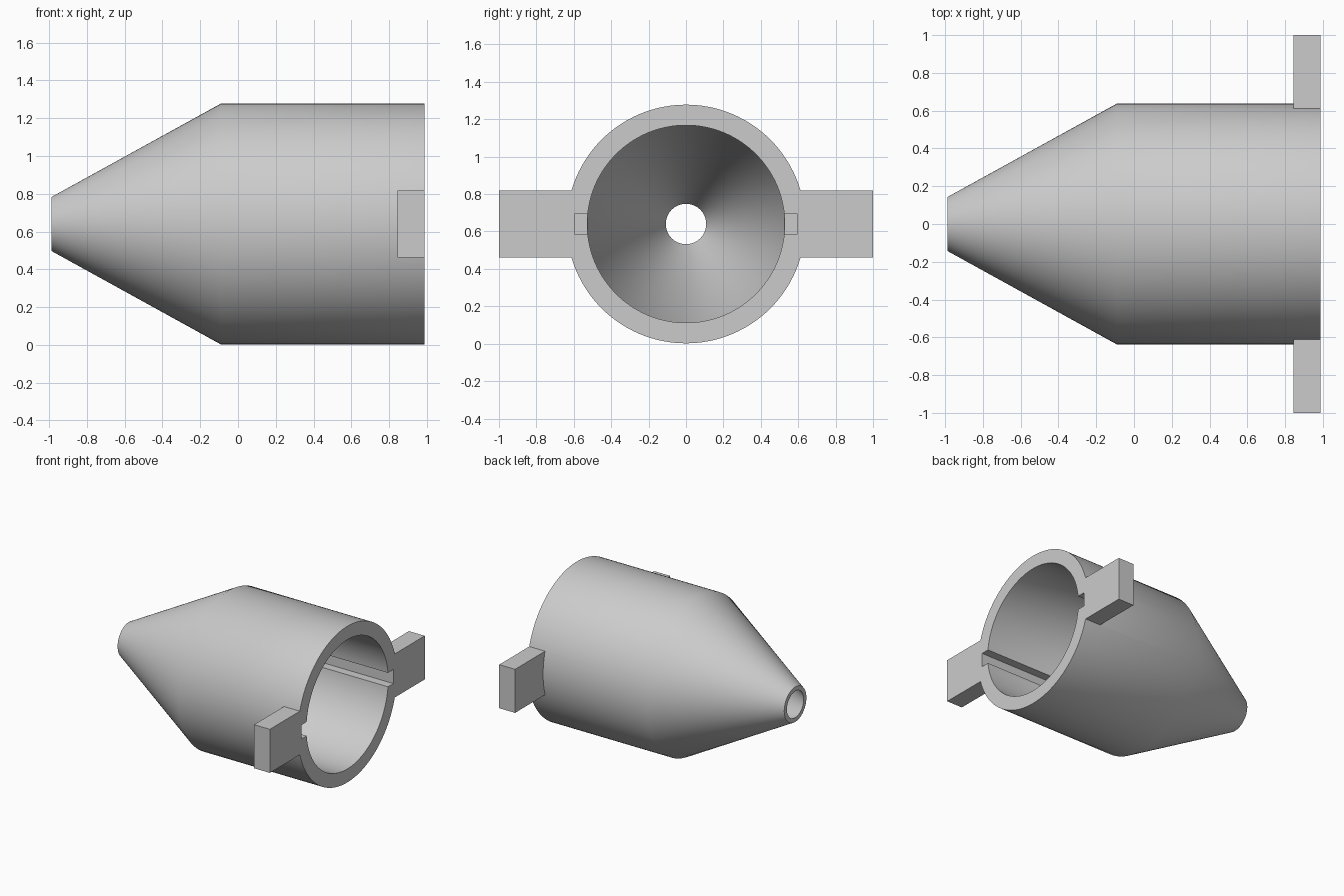
import bpy, bmesh, math
from mathutils import Matrix, Vector

cube = bpy.data.objects.get("Cube")
if cube:
    bpy.data.objects.remove(cube, do_unlink=True)

AXIS_Z = 0.64
END_X = 0.988
SEGMENTS = 128

grey = bpy.data.materials.new("light_grey")
grey.use_nodes = True
grey.diffuse_color = (0.6, 0.6, 0.6, 1)
grey.node_tree.nodes["Principled BSDF"].inputs["Base Color"].default_value = (0.6, 0.6, 0.6, 1)


def make_object(name, bm):
    bmesh.ops.recalc_face_normals(bm, faces=bm.faces)
    mesh = bpy.data.meshes.new(name)
    bm.to_mesh(mesh)
    bm.free()
    mesh.materials.append(grey)
    obj = bpy.data.objects.new(name, mesh)
    bpy.context.collection.objects.link(obj)
    return obj


def box(name, low, high):
    low, high = Vector(low), Vector(high)
    bm = bmesh.new()
    bmesh.ops.create_cube(bm, size=1, matrix=Matrix.Translation((low + high) / 2)
                          @ Matrix.Diagonal((*(high - low), 1)))
    return make_object(name, bm)


def combine(target, tool, operation):
    mod = target.modifiers.new(operation.title(), "BOOLEAN")
    mod.operation = operation
    mod.solver = "EXACT"
    mod.object = tool
    bpy.context.view_layer.objects.active = target
    bpy.ops.object.modifier_apply(modifier=mod.name)
    bpy.data.objects.remove(tool, do_unlink=True)


# Hollow nozzle: closed wall profile (x, radius) revolved around the long axis
profile = [(-END_X, 0.143), (-0.09, 0.638), (END_X, 0.638),
           (END_X, 0.528), (-0.09, 0.528), (-END_X, 0.108)]
bm = bmesh.new()
verts = [bm.verts.new((x, 0, AXIS_Z + r)) for x, r in profile]
edges = [bm.edges.new((v, verts[i - 1])) for i, v in enumerate(verts)]
bmesh.ops.spin(bm, geom=verts + edges, cent=(0, 0, AXIS_Z), axis=(1, 0, 0),
               angle=math.tau, steps=SEGMENTS, use_merge=True)
bmesh.ops.remove_doubles(bm, verts=bm.verts, dist=0.0001)
body = make_object("nozzle_body", bm)

# Side lugs, joined to the rim
for side in (-1, 1):
    y_low, y_high = sorted((side * 0.604, side * 1.0))
    lug = box("side_lug", (0.845, y_low, AXIS_Z - 0.178), (END_X, y_high, AXIS_Z + 0.178))
    combine(body, lug, "UNION")

# Keyway grooves on both inner walls, cut with one bar across the bore
bar = box("groove_cutter", (-0.085, -0.594, AXIS_Z - 0.057), (1.1, 0.594, AXIS_Z + 0.057))
bar.hide_render = True
combine(body, bar, "DIFFERENCE")

# Smooth shading with sharp rims
bpy.ops.object.select_all(action="DESELECT")
body.select_set(True)
bpy.context.view_layer.objects.active = body
bpy.ops.object.shade_smooth_by_angle(angle=math.radians(35))
